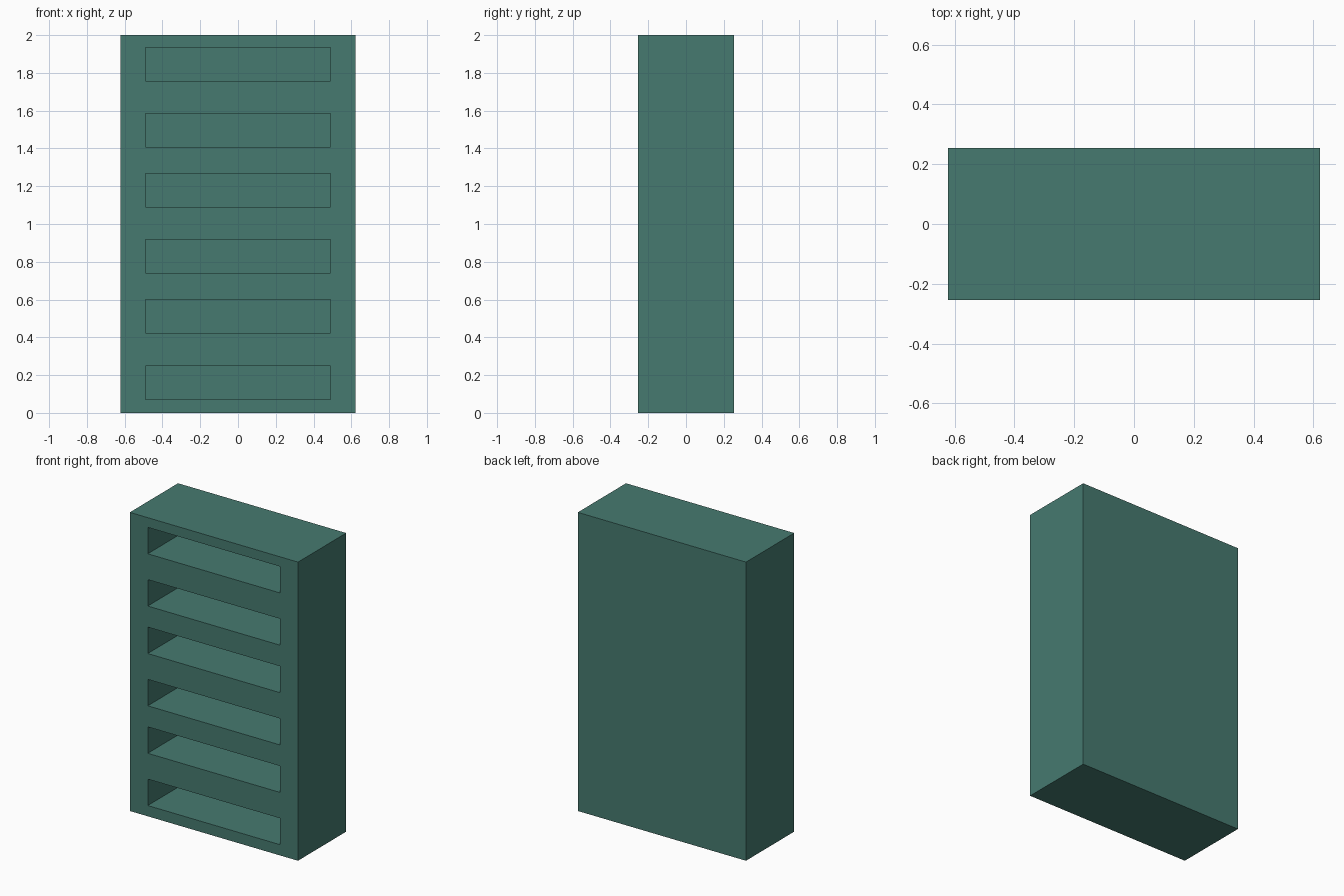
import bpy
import bmesh
from mathutils import Matrix, Vector

if "Cube" in bpy.data.objects:
    bpy.data.objects.remove(bpy.data.objects["Cube"])

W, D, H = 1.246, 0.51, 2.0
SLOT_W, SLOT_H, SLOT_D = 0.98, 0.177, 0.41
SLOT_BOTTOMS = (0.072, 0.422, 0.74, 1.09, 1.408, 1.758)

green = bpy.data.materials.new("dark_teal_green")
green.diffuse_color = (0.061, 0.195, 0.162, 1)
green.use_nodes = True
green.node_tree.nodes["Principled BSDF"].inputs["Base Color"].default_value = green.diffuse_color


def add_box(bm, lo, hi):
    lo, hi = Vector(lo), Vector(hi)
    m = Matrix.Translation((lo + hi) / 2) @ Matrix.Diagonal((*(hi - lo), 1))
    bmesh.ops.create_cube(bm, size=1, matrix=m)


def make_object(name, boxes):
    bm = bmesh.new()
    for lo, hi in boxes:
        add_box(bm, lo, hi)
    mesh = bpy.data.meshes.new(name)
    bm.to_mesh(mesh)
    bm.free()
    mesh.materials.append(green)
    obj = bpy.data.objects.new(name, mesh)
    bpy.context.collection.objects.link(obj)
    return obj


# Solid cabinet body
cabinet = make_object("cabinet_body", [((-W / 2, -D / 2, 0), (W / 2, D / 2, H))])

# Six shelf recesses cut in from the front
slots = make_object("slot_cutter", [
    ((-SLOT_W / 2, -D / 2 - 0.1, z), (SLOT_W / 2, -D / 2 + SLOT_D, z + SLOT_H))
    for z in SLOT_BOTTOMS])
slots.hide_render = True
slots.hide_viewport = True

cut = cabinet.modifiers.new("shelf_slots", 'BOOLEAN')
cut.operation = 'DIFFERENCE'
cut.solver = 'EXACT'
cut.object = slots
